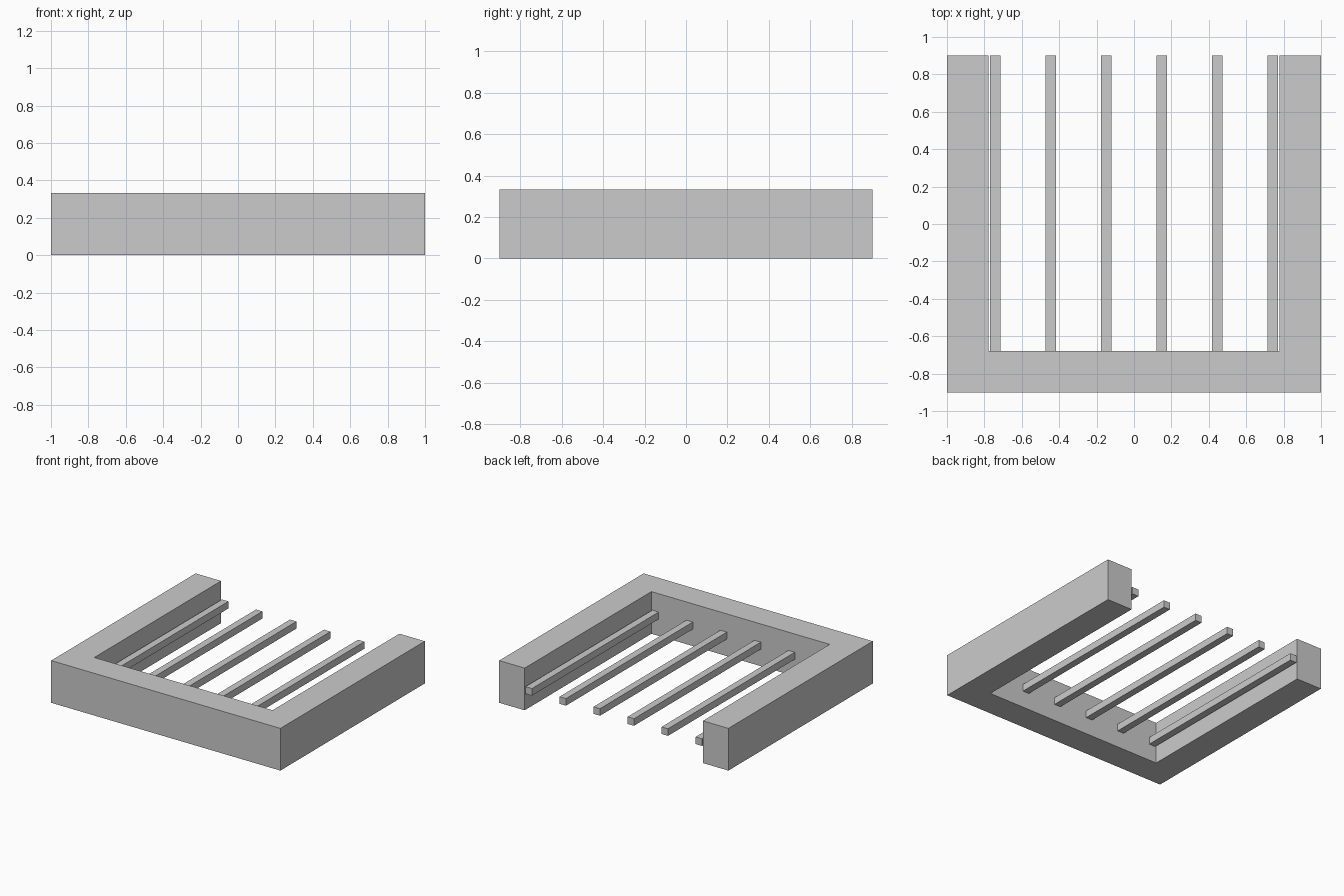
import bpy, bmesh

if "Cube" in bpy.data.objects:
    bpy.data.objects.remove(bpy.data.objects["Cube"])

HEIGHT = 0.333


def prism(name, outline, z0, z1):
    """Extrude a flat xy outline between two heights."""
    bm = bmesh.new()
    face = bm.faces.new([bm.verts.new((x, y, z0)) for x, y in outline])
    ext = bmesh.ops.extrude_face_region(bm, geom=[face])
    top = [v for v in ext["geom"] if isinstance(v, bmesh.types.BMVert)]
    bmesh.ops.translate(bm, verts=top, vec=(0, 0, z1 - z0))
    bmesh.ops.recalc_face_normals(bm, faces=bm.faces)
    mesh = bpy.data.meshes.new(name)
    bm.to_mesh(mesh)
    bm.free()
    obj = bpy.data.objects.new(name, mesh)
    bpy.context.collection.objects.link(obj)
    return obj


# U-shaped frame, open at the back
half = [(1, -0.9), (1, 0.9), (0.778, 0.9), (0.778, -0.68)]
prism("frame", half + [(-x, y) for x, y in reversed(half)], 0, HEIGHT)

# Six slender bars running from the front wall to the open back
W = 0.028
for i in range(6):
    x = -0.742 + i * 0.2968
    prism(f"bar_{i + 1}",
          [(x - W, -0.68), (x + W, -0.68), (x + W, 0.9), (x - W, 0.9)],
          0.133, 0.189)
